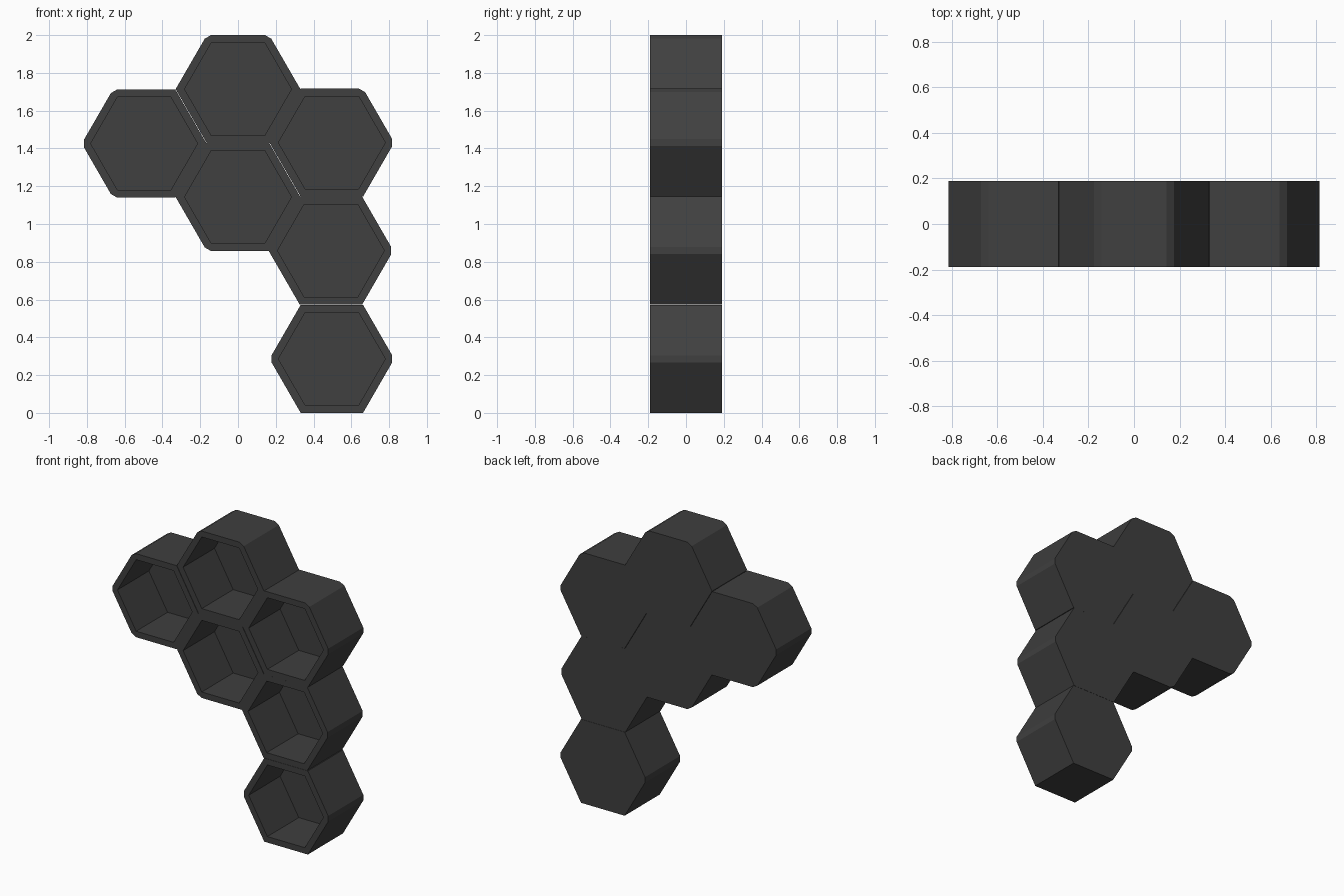
import bpy, bmesh
from math import radians, cos, sin
from mathutils import Vector

if "Cube" in bpy.data.objects:
    bpy.data.objects.remove(bpy.data.objects["Cube"])

R, INNER = 0.3302, 0.283       # outer and cavity circumradius
FRONT, BACK, FLOOR = -0.19, 0.19, 0.15
CUT = 0.022                    # blunted corner length

dark = bpy.data.materials.new("dark_grey")
dark.diffuse_color = (0.05, 0.05, 0.05, 1)
dark.use_nodes = True
dark.node_tree.nodes["Principled BSDF"].inputs["Base Color"].default_value = dark.diffuse_color


def hexagon(r):
    return [Vector((r * cos(radians(60 * i)), r * sin(radians(60 * i)))) for i in range(6)]


def cell(name, cx, cz, blunt):
    bm = bmesh.new()

    def ring(pts, y):
        return [bm.verts.new((cx + p.x, y, cz + p.y)) for p in pts]

    def bridge(a, b):
        n = len(a)
        for i in range(n):
            bm.faces.new((a[i], a[(i + 1) % n], b[(i + 1) % n], b[i]))

    # Outer profile with blunted free corners; owner maps points to cavity corners
    h, outer, owner = hexagon(R), [], []
    for i, p in enumerate(h):
        if i in blunt:
            for q in (h[i - 1], h[(i + 1) % 6]):
                outer.append(p + (q - p).normalized() * CUT)
                owner.append(i)
        else:
            outer.append(p)
            owner.append(i)

    # Outer wall and back
    of, ob = ring(outer, FRONT), ring(outer, BACK)
    bridge(of, ob)
    bm.faces.new(ob)
    # Cavity wall and floor
    inf, inb = ring(hexagon(INNER), FRONT), ring(hexagon(INNER), FLOOR)
    bridge(inf, inb)
    bm.faces.new(inb)
    # Front rim
    n = len(of)
    for i in range(n):
        j = (i + 1) % n
        a, b = inf[owner[i]], inf[owner[j]]
        bm.faces.new((of[i], of[j], b) if a is b else (of[i], of[j], b, a))
    bmesh.ops.recalc_face_normals(bm, faces=bm.faces)
    me = bpy.data.meshes.new(name)
    bm.to_mesh(me)
    bm.free()
    me.materials.append(dark)
    bpy.context.collection.objects.link(bpy.data.objects.new(name, me))


# Six honeycomb shelf cells; corners count anticlockwise from the right tip
cell("top_cell", 0, 1.714, {1, 2})
cell("left_cell", -0.497, 1.426, {2, 3, 4})
cell("right_cell", 0.497, 1.431, {0, 1})
cell("middle_cell", 0, 1.143, {4})
cell("lower_cell", 0.492, 0.859, {0})
cell("bottom_cell", 0.497, 0.286, {0, 3})
